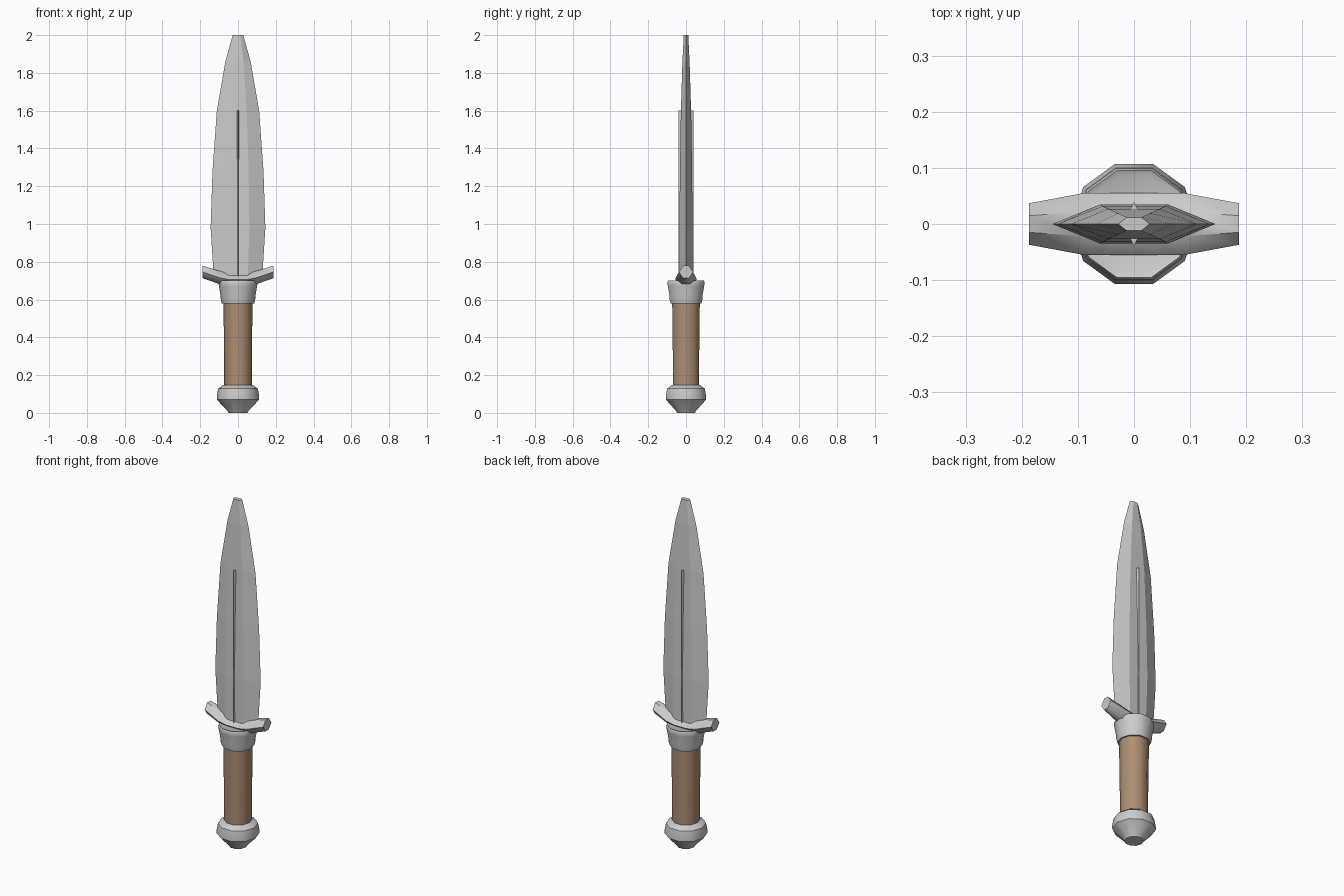
import bpy, bmesh
from math import cos, sin, pi, radians

if "Cube" in bpy.data.objects:
    bpy.data.objects.remove(bpy.data.objects["Cube"])


def loft(name, rings, smooth=None):
    """Skin a list of equal-length vertex rings and cap both ends."""
    bm = bmesh.new()
    loops = [[bm.verts.new(p) for p in ring] for ring in rings]
    n = len(loops[0])
    for a, b in zip(loops, loops[1:]):
        for i in range(n):
            j = (i + 1) % n
            bm.faces.new((a[i], a[j], b[j], b[i]))
    bm.faces.new(loops[0][::-1])
    bm.faces.new(loops[-1])
    bmesh.ops.recalc_face_normals(bm, faces=bm.faces)
    mesh = bpy.data.meshes.new(name)
    bm.to_mesh(mesh)
    bm.free()
    obj = bpy.data.objects.new(name, mesh)
    bpy.context.collection.objects.link(obj)
    if smooth:
        bpy.ops.object.select_all(action='DESELECT')
        obj.select_set(True)
        bpy.context.view_layer.objects.active = obj
        bpy.ops.object.shade_smooth_by_angle(angle=radians(smooth))
    return obj


def turned(name, profile, sides=10):
    """Ten-sided lathe from (radius, z) pairs."""
    rings = [[(r * cos(2 * pi * i / sides), r * sin(2 * pi * i / sides), z)
              for i in range(sides)] for r, z in profile]
    return loft(name, rings, 40)


# Pommel, grip and collar
turned("pommel", [(0.05, 0.0), (0.057, 0.012), (0.112, 0.07), (0.112, 0.09),
                  (0.105, 0.128), (0.078, 0.148)])
grip = turned("grip", [(0.073, 0.13), (0.073, 0.28), (0.075, 0.42), (0.077, 0.6)])
leather = bpy.data.materials.new("leather")
leather.diffuse_color = (0.42, 0.27, 0.17, 1)
leather.use_nodes = True
leather.node_tree.nodes["Principled BSDF"].inputs["Base Color"].default_value = leather.diffuse_color
grip.data.materials.append(leather)
turned("collar", [(0.086, 0.58), (0.091, 0.60), (0.093, 0.625), (0.101, 0.67),
                  (0.104, 0.69), (0.1, 0.70), (0.09, 0.695)])

# Upswept crossguard: (x, centre z, half depth, half height), mirrored
half = [(0.04, 0.705, 0.055, 0.033), (0.09, 0.714, 0.055, 0.035),
        (0.187, 0.746, 0.037, 0.033)]
stations = [(-x, z, d, h) for x, z, d, h in reversed(half)] + half
loft("crossguard", [[(x, d, z), (x, d * 0.4, z + h), (x, -d * 0.4, z + h),
                     (x, -d, z), (x, -d * 0.4, z - h), (x, d * 0.4, z - h)]
                    for x, z, d, h in stations], 50)

# Hexagonal blade: (z, half width, half flat, half thickness)
blade = [(0.70, 0.127, 0.052, 0.033), (0.98, 0.145, 0.06, 0.035),
         (1.28, 0.135, 0.056, 0.032), (1.6, 0.112, 0.046, 0.027),
         (1.86, 0.067, 0.029, 0.019), (2.0, 0.028, 0.013, 0.012)]
loft("blade", [[(w, 0, z), (f, t, z), (-f, t, z), (-w, 0, z), (-f, -t, z), (f, -t, z)]
               for z, w, f, t in blade])

# Slim raised rib on each blade face
for side, s in (("front", -1), ("back", 1)):
    loft("rib_" + side, [[(-0.007, s * 0.025, z), (0.007, s * 0.025, z), (0, s * 0.039, z)]
                         for z in (0.70, 1.6)])
